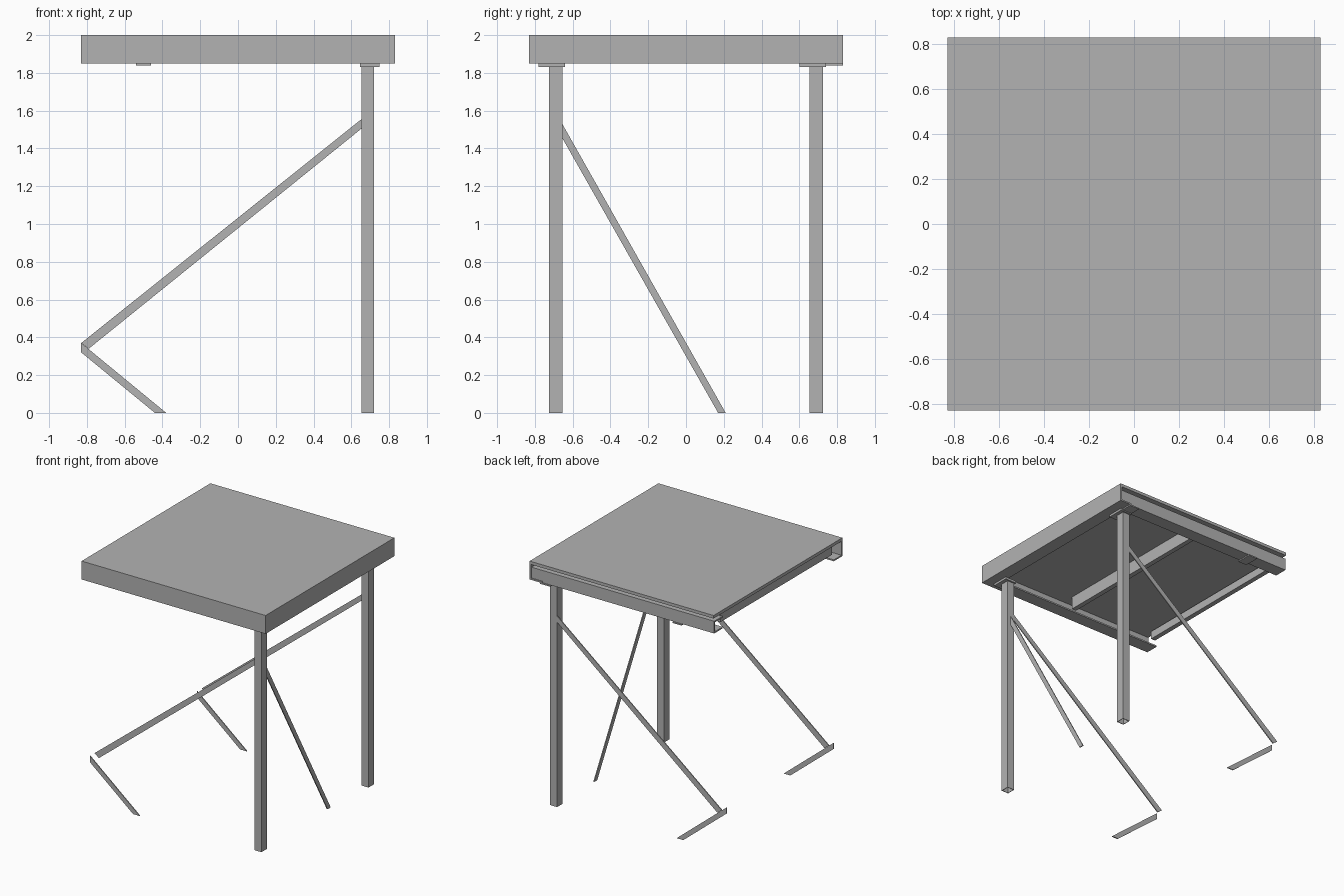
import bpy
import bmesh
from mathutils import Vector

cube = bpy.data.objects.get("Cube")
if cube:
    bpy.data.objects.remove(cube, do_unlink=True)

steel = bpy.data.materials.new("steel_grey")
steel.use_nodes = True
GREY = (0.45, 0.45, 0.45, 1)
steel.diffuse_color = GREY
steel.node_tree.nodes["Principled BSDF"].inputs["Base Color"].default_value = GREY


def prism(name, profile, axis, lo, hi):
    """Extrude a closed 2D profile along an axis; the profile uses the other two axes in order."""
    def place(p, d):
        c = list(p)
        c.insert("xyz".index(axis), d)
        return c
    bm = bmesh.new()
    face = bm.faces.new([bm.verts.new(place(p, lo)) for p in profile])
    out = bmesh.ops.extrude_face_region(bm, geom=[face])
    moved = [g for g in out["geom"] if isinstance(g, bmesh.types.BMVert)]
    shift = Vector(place((0, 0), hi - lo))
    bmesh.ops.translate(bm, verts=moved, vec=shift)
    bmesh.ops.recalc_face_normals(bm, faces=bm.faces)
    mesh = bpy.data.meshes.new(name)
    bm.to_mesh(mesh)
    bm.free()
    mesh.materials.append(steel)
    obj = bpy.data.objects.new(name, mesh)
    bpy.context.collection.objects.link(obj)
    return obj


def box(name, x, y, z):
    rect = [(x[0], y[0]), (x[1], y[0]), (x[1], y[1]), (x[0], y[1])]
    return prism(name, rect, "z", *z)


def channel(name, axis, outer, z0, z1, length, width=0.11, t=0.012):
    """C-shaped beam with its web on the outside and flanges pointing inward."""
    s = -1 if outer > 0 else 1
    web, tip = outer + s * t, outer + s * width
    prof = [(outer, z0), (tip, z0), (tip, z0 + t), (web, z0 + t),
            (web, z1 - t), (tip, z1 - t), (tip, z1), (outer, z1)]
    return prism(name, prof, axis, *length)


H = 0.83       # half width of the deck
BASE = 1.85    # underside of the frame

# Deck and its frame
box("deck", (-H, H), (-H, H), (1.975, 2))
channel("front_channel", "x", -H, BASE, 1.995, (-H, H))
channel("back_channel", "x", H - 0.008, BASE, 1.95, (-H, H))
channel("left_channel", "y", H, BASE, 1.995, (-H, H))
box("middle_beam", (-0.02, 0.02), (-0.72, 0.72), (1.87, 1.975))
box("right_beam", (-0.815, -0.775), (-0.72, 0.72), (1.9, 1.965))
box("back_tab", (-0.54, -0.46), (0.7, H), (1.84, BASE))

# Side brace, standing behind the front leg
side = [(-0.655, 1.53), (-0.655, 1.455), (0.17, 0), (0.21, 0)]
prism("side_brace", side, "x", 0.682, 0.69)

# Legs with their cap plates and folded braces
upper = [(0.66, 1.56), (0.66, 1.51), (-0.79, 0.34), (-0.83, 0.37)]
lower = [(-0.83, 0.37), (-0.83, 0.32), (-0.44, 0), (-0.38, 0)]
for side_name, y in (("front", -0.69), ("back", 0.69)):
    # open square tube
    tube = box(side_name + "_leg", (0.655, 0.72), (y - 0.036, y + 0.036), (0, BASE))
    bm = bmesh.new()
    bm.from_mesh(tube.data)
    ends = [f for f in bm.faces if abs(f.normal.z) > 0.9]
    bmesh.ops.delete(bm, geom=ends, context="FACES_ONLY")
    bm.to_mesh(tube.data)
    bm.free()
    wall = tube.modifiers.new("wall", "SOLIDIFY")
    wall.thickness = 0.006
    wall.offset = -1

    near = -0.78 if y < 0 else 0.6
    box(side_name + "_cap_plate", (0.645, 0.75), (near, near + 0.14), (1.832, BASE))
    prism(side_name + "_upper_brace", upper, "y", y + 0.026, y + 0.034)
    prism(side_name + "_lower_brace", lower, "y", y - 0.034, y - 0.026)

box("back_corner_plate", (0.645, 0.735), (0.7, H), (1.84, BASE))
